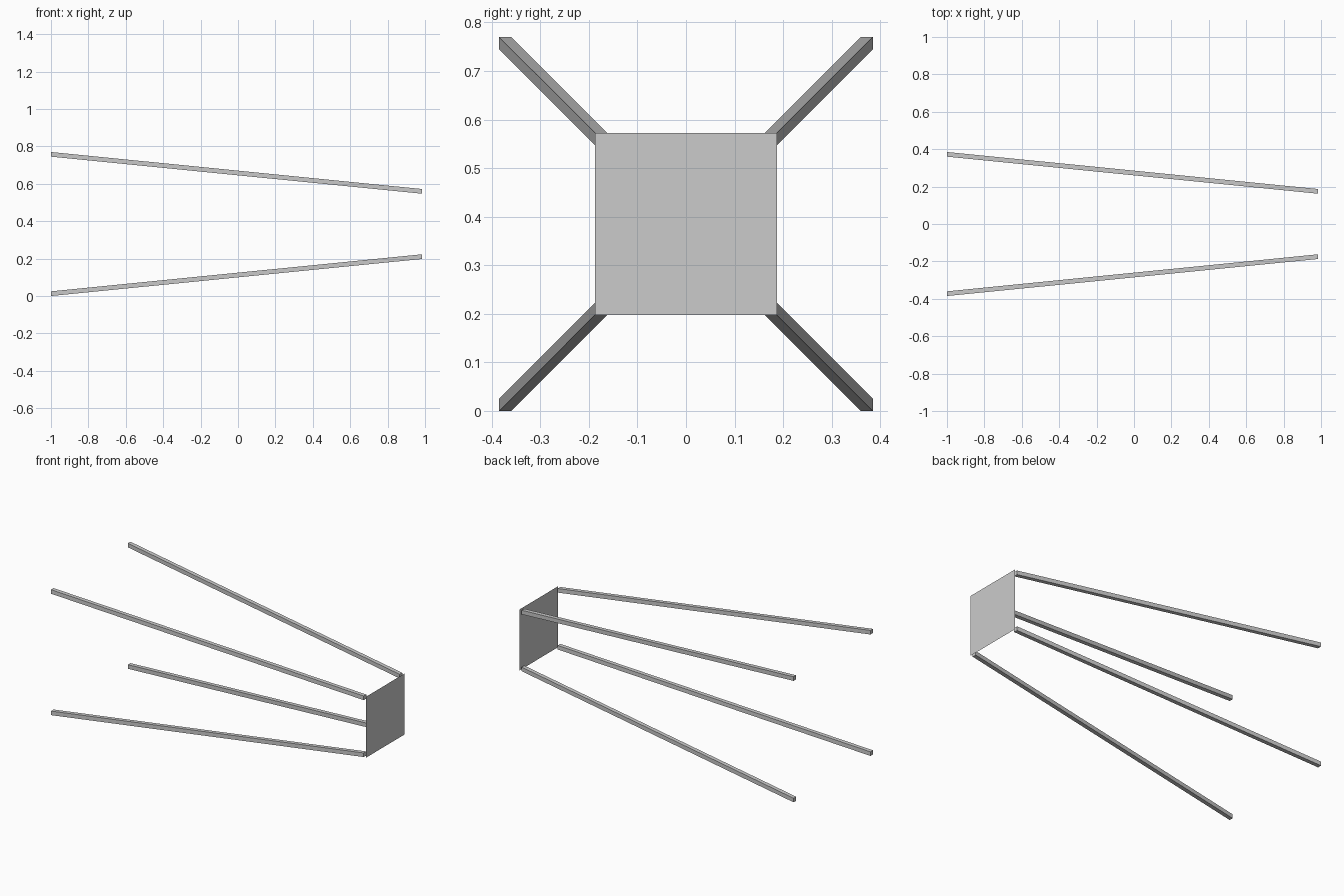
import bpy
import bmesh

cube = bpy.data.objects.get("Cube")
if cube:
    bpy.data.objects.remove(cube, do_unlink=True)

grey = bpy.data.materials.new("light_grey")
grey.use_nodes = True
COLOUR = (0.6, 0.6, 0.6, 1.0)
grey.diffuse_color = COLOUR
grey.node_tree.nodes["Principled BSDF"].inputs["Base Color"].default_value = COLOUR

MID_Z = 0.385       # height of the long axis
FAR = 0.385         # half spread at the open end
NEAR = 0.187        # half spread at the plate
THICK = 0.025       # bar thickness
START, END, PLATE_X = -1.0, 0.984, 1.0


def add_object(name, bm):
    mesh = bpy.data.meshes.new(name)
    bmesh.ops.recalc_face_normals(bm, faces=bm.faces)
    bm.to_mesh(mesh)
    bm.free()
    mesh.materials.append(grey)
    obj = bpy.data.objects.new(name, mesh)
    bpy.context.collection.objects.link(obj)
    return obj


def add_bar(name, side_y, side_z):
    """Square bar running from the spread end to a plate corner."""
    bm = bmesh.new()
    bmesh.ops.create_cube(bm, size=1.0)
    for v in bm.verts:
        at_plate = v.co.x > 0
        spread = (NEAR if at_plate else FAR) - THICK / 2
        v.co.x = END if at_plate else START
        v.co.y = side_y * spread + v.co.y * THICK
        v.co.z = MID_Z + side_z * spread + v.co.z * THICK
    return add_object(name, bm)


# Four splayed bars
for y_name, sy in (("front", -1), ("back", 1)):
    for z_name, sz in (("lower", -1), ("upper", 1)):
        add_bar(f"{y_name}_{z_name}_bar", sy, sz)

# Thin square end plate
bm = bmesh.new()
bm.faces.new([bm.verts.new((PLATE_X, y * NEAR, MID_Z + z * NEAR))
              for y, z in ((-1, -1), (1, -1), (1, 1), (-1, 1))])
plate = add_object("end_plate", bm)
if plate.data.polygons[0].normal.x < 0:
    plate.data.flip_normals()
